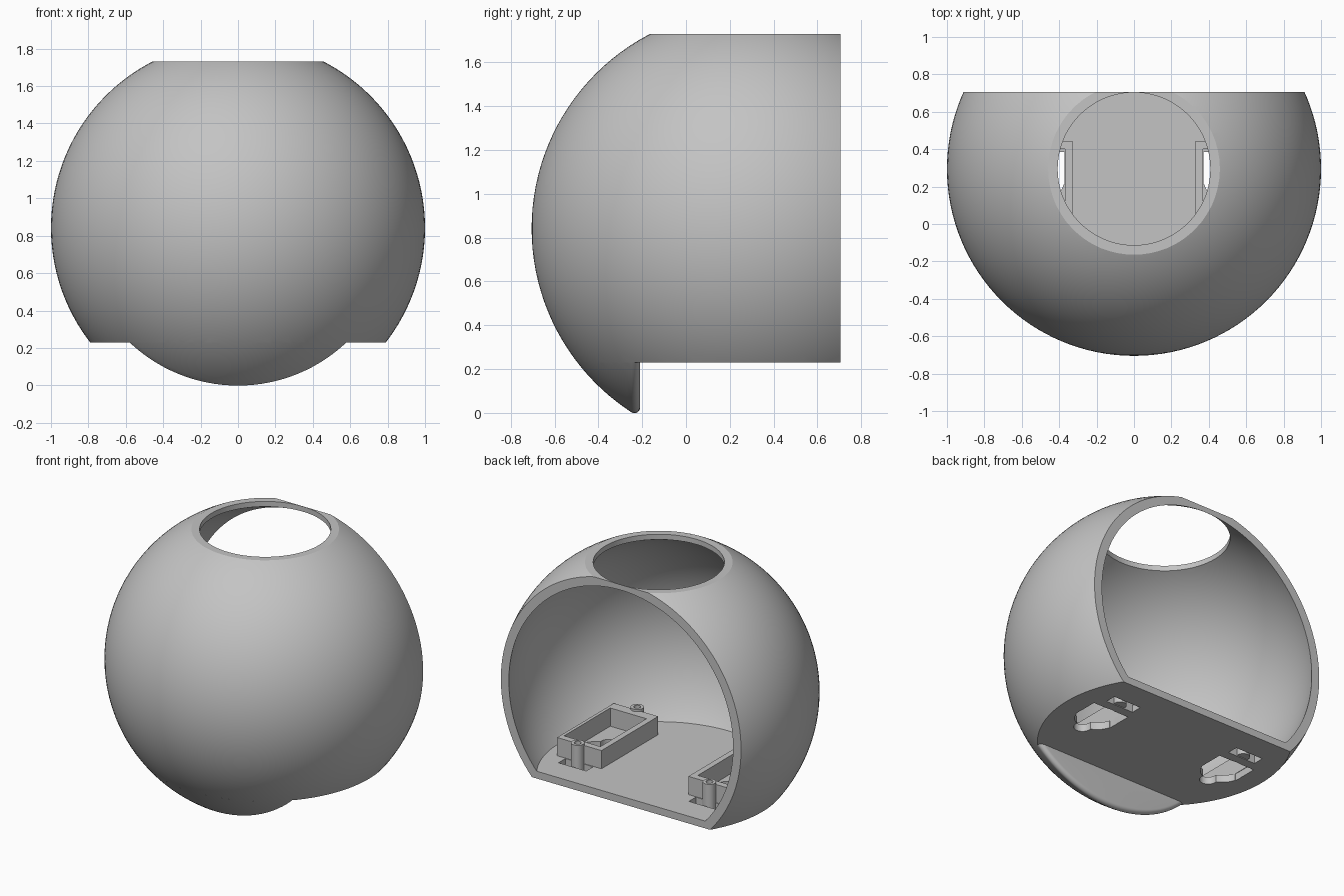
import bpy, bmesh, math
from mathutils import Matrix, Vector

old = bpy.data.objects.get("Cube")
if old:
    bpy.data.objects.remove(old, do_unlink=True)

CENTER = Vector((0, 0.295, 0.842))
R_OUT, R_IN = 1.0, 0.945
BOTTOM, FLOOR, TOP, BACK, LIP = 0.23, 0.28, 1.73, 0.705, -0.21
Y_AXIS = Matrix.Rotation(math.radians(90), 4, 'X')

grey = bpy.data.materials.new("light_grey")
grey.use_nodes = True
color = (0.55, 0.55, 0.55, 1)
grey.diffuse_color = color
grey.node_tree.nodes["Principled BSDF"].inputs["Base Color"].default_value = color


def finish(name, bm):
    bmesh.ops.recalc_face_normals(bm, faces=bm.faces)
    mesh = bpy.data.meshes.new(name)
    bm.to_mesh(mesh)
    bm.free()
    mesh.materials.append(grey)
    obj = bpy.data.objects.new(name, mesh)
    bpy.context.collection.objects.link(obj)
    return obj


def cut(bm, co, normal, fill=True):
    """Trim everything on the normal side of a plane and cap the opening."""
    geom = bm.verts[:] + bm.edges[:] + bm.faces[:]
    res = bmesh.ops.bisect_plane(bm, geom=geom, plane_co=co, plane_no=normal,
                                 clear_outer=True, dist=1e-5)
    if fill:
        edges = [e for e in res["geom_cut"] if isinstance(e, bmesh.types.BMEdge)]
        bmesh.ops.edgeloop_fill(bm, edges=edges)


def ball(radius):
    bm = bmesh.new()
    bmesh.ops.create_uvsphere(bm, u_segments=128, v_segments=64, radius=radius,
                              matrix=Matrix.Translation(CENTER) @ Y_AXIS)
    return bm


def box(name, x0, x1, y0, y1, z0, z1):
    bm = bmesh.new()
    mid = Vector((x0 + x1, y0 + y1, z0 + z1)) / 2
    size = Matrix.Diagonal((x1 - x0, y1 - y0, z1 - z0, 1))
    bmesh.ops.create_cube(bm, size=1, matrix=Matrix.Translation(mid) @ size)
    return finish(name, bm)


def cylinder(name, x, y, radius, z0, z1, segments=32):
    bm = bmesh.new()
    bmesh.ops.create_cone(bm, cap_ends=True, segments=segments, radius1=radius,
                          radius2=radius, depth=z1 - z0,
                          matrix=Matrix.Translation((x, y, (z0 + z1) / 2)))
    return finish(name, bm)


def combine(target, tool, operation):
    mod = target.modifiers.new("combine", 'BOOLEAN')
    mod.operation, mod.solver, mod.object = operation, 'EXACT', tool
    bpy.context.view_layer.objects.active = target
    bpy.ops.object.modifier_apply(modifier=mod.name)
    bpy.data.objects.remove(tool, do_unlink=True)


def smooth(obj):
    bpy.ops.object.select_all(action='DESELECT')
    obj.select_set(True)
    bpy.context.view_layer.objects.active = obj
    bpy.ops.object.shade_smooth_by_angle(angle=math.radians(25))


# Hollow spherical shell, open at the back and top, with a flat floor
bm = ball(R_OUT)
cut(bm, (0, 0, BOTTOM), (0, 0, -1))
cut(bm, (0, BACK, 0), (0, 1, 0))
cut(bm, (0, 0, TOP), (0, 0, 1))
shell = finish("spherical_shell", bm)

bm = ball(R_IN)
cut(bm, (0, 0, FLOOR), (0, 0, -1))
combine(shell, finish("cavity", bm), 'DIFFERENCE')
combine(shell, cylinder("top_hole", 0, CENTER.y, 0.408, 1.5, 2, 128), 'DIFFERENCE')

# Pockets and wire slots through the floor
for s in (-1, 1):
    def span(a, b):
        return sorted((s * a, s * b))
    z = (0.1, 0.35)
    combine(shell, cylinder("round_pocket", s * 0.51, 0.25, 0.139, *z, 48), 'DIFFERENCE')
    combine(shell, box("square_pocket", *span(0.372, 0.648), 0.21, 0.385, *z), 'DIFFERENCE')
    combine(shell, cylinder("small_pocket", s * 0.51, 0.11, 0.055, *z), 'DIFFERENCE')
    combine(shell, box("wire_slot", *span(0.39, 0.6), 0.45, 0.525, *z), 'DIFFERENCE')
smooth(shell)

# Rectangular holders with a screw boss at each end
for s, side in ((1, "left"), (-1, "right")):
    def span(a, b):
        return sorted((s * a, s * b))
    holder = box(side + "_holder", *span(0.33, 0.667), -0.17, 0.445, FLOOR - 0.002, 0.405)
    for y in (-0.185, 0.46):
        combine(holder, cylinder("boss", s * 0.5, y, 0.042, BOTTOM + 0.005, 0.42), 'UNION')
    combine(holder, box("recess", *span(0.37, 0.645), -0.1, 0.4, 0.2, 0.5), 'DIFFERENCE')
    for y in (-0.185, 0.46):
        combine(holder, cylinder("screw_hole", s * 0.5, y, 0.022, 0.3, 0.5), 'DIFFERENCE')
    smooth(holder)

# Front lip below the floor: a lathed cap with a rounded back edge
fillet = 0.025
fy = LIP - fillet - CENTER.y
fr = math.sqrt((R_OUT - fillet) ** 2 - fy ** 2)
tangent = math.atan2(fr, -fy)
profile = [(math.sin(a), -math.cos(a)) for a in (tangent * i / 40 for i in range(41))]
for i in range(1, 9):
    a = tangent + (math.pi - tangent) * i / 8
    profile.append((fr + fillet * math.sin(a), fy - fillet * math.cos(a)))
profile.append((0, LIP - CENTER.y))
bm = bmesh.new()
verts = [bm.verts.new(CENTER + Vector((r, y, 0))) for r, y in profile]
edges = [bm.edges.new(pair) for pair in zip(verts, verts[1:])]
bmesh.ops.spin(bm, geom=verts + edges, cent=CENTER, axis=(0, 1, 0),
               angle=math.tau, steps=128, use_merge=True)
bmesh.ops.remove_doubles(bm, verts=bm.verts, dist=1e-4)
cut(bm, (0, 0, BOTTOM), (0, 0, 1))
smooth(finish("front_lip", bm))
